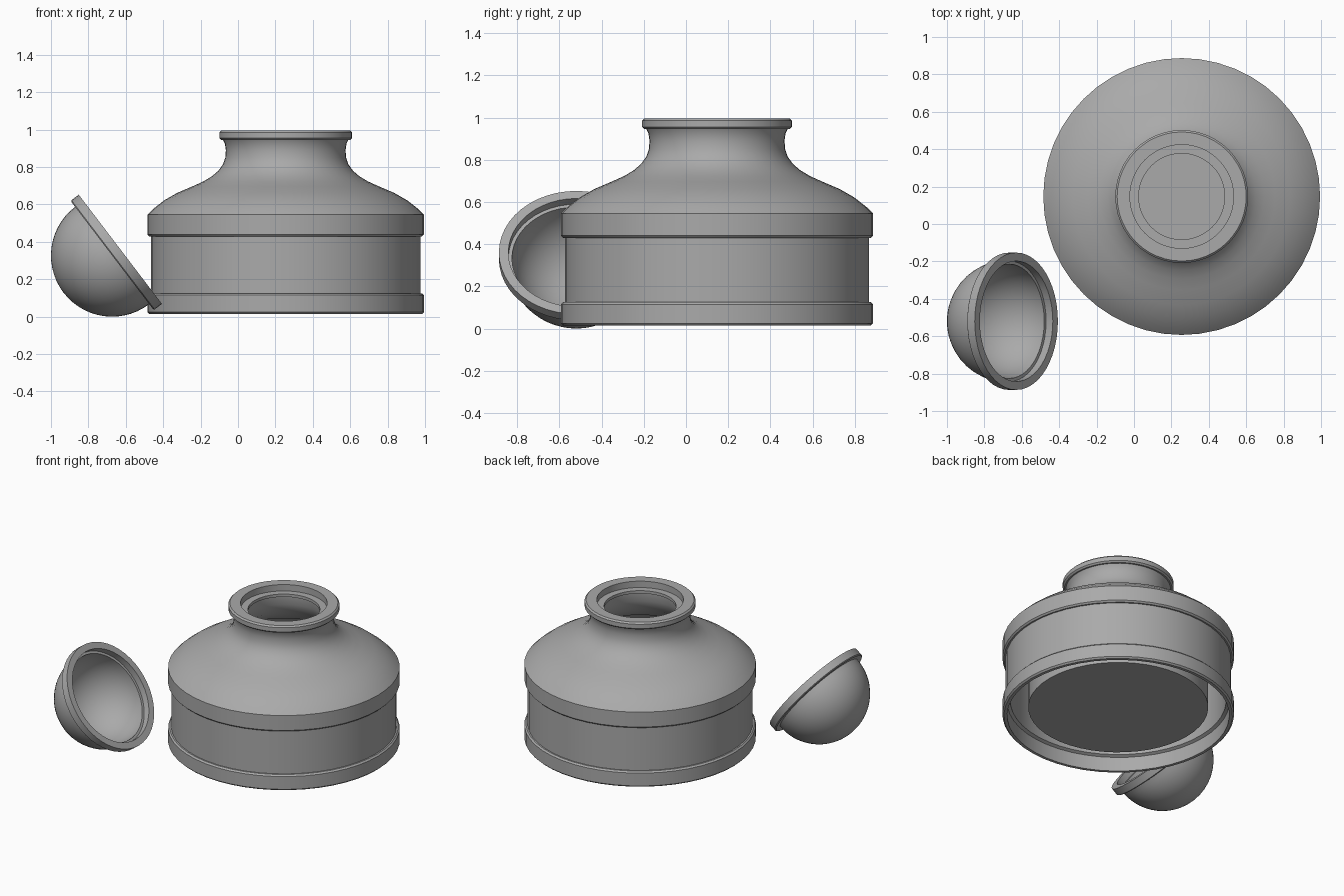
import bpy, math
from mathutils import Vector

if "Cube" in bpy.data.objects:
    bpy.data.objects.remove(bpy.data.objects["Cube"])

grey = bpy.data.materials.new("neutral_grey")
grey.use_nodes = True
color = (0.4, 0.4, 0.4, 1)
grey.diffuse_color = color
grey.node_tree.nodes["Principled BSDF"].inputs["Base Color"].default_value = color


def lathe(name, profile, sides, closed=True):
    """Spin a (radius, height) profile around z; zero radius makes a pole."""
    verts, rings, faces = [], [], []
    for r, z in profile:
        if r < 1e-5:
            rings.append([len(verts)] * sides)
            verts.append((0, 0, z))
            continue
        rings.append(list(range(len(verts), len(verts) + sides)))
        for i in range(sides):
            a = math.tau * i / sides
            verts.append((r * math.cos(a), r * math.sin(a), z))
    pairs = list(zip(rings, rings[1:]))
    if closed:
        pairs.append((rings[-1], rings[0]))
    for lo, hi in pairs:
        for i in range(sides):
            j = (i + 1) % sides
            face = list(dict.fromkeys((lo[i], lo[j], hi[j], hi[i])))
            if len(face) > 2:
                faces.append(face)
    mesh = bpy.data.meshes.new(name)
    mesh.from_pydata(verts, [], faces)
    mesh.materials.append(grey)
    obj = bpy.data.objects.new(name, mesh)
    bpy.context.collection.objects.link(obj)
    bpy.ops.object.select_all(action='DESELECT')
    obj.select_set(True)
    bpy.context.view_layer.objects.active = obj
    bpy.ops.object.shade_smooth_by_angle(angle=math.radians(30))
    return obj


# Bottle shell: banded wall, sloping shoulder, neck and recessed lip
outer = [
    (0.73, 0.015), (0.74, 0.025), (0.74, 0.115), (0.73, 0.125), (0.72, 0.125),
    (0.72, 0.43), (0.73, 0.43), (0.74, 0.44), (0.74, 0.545),
    (0.71, 0.575), (0.65, 0.622), (0.58, 0.662), (0.50, 0.696), (0.44, 0.723),
    (0.395, 0.75), (0.36, 0.78), (0.335, 0.815), (0.323, 0.85), (0.32, 0.89),
    (0.325, 0.925), (0.335, 0.945), (0.345, 0.945), (0.355, 0.955),
    (0.355, 0.985), (0.345, 0.995),
]
inner = [
    (0.277, 0.995), (0.277, 0.95), (0.23, 0.95), (0.23, 0.93), (0.285, 0.93),
    (0.285, 0.85), (0.33, 0.765), (0.42, 0.69), (0.55, 0.635), (0.64, 0.585),
    (0.69, 0.53), (0.69, 0.125), (0.71, 0.115), (0.71, 0.015),
]
center = Vector((0.255, 0.147, 0))
lathe("bottle_shell", outer + inner, 48).location = center

# Solid core standing inside the shell
core = lathe("inner_core", [(0, 0.075), (0.575, 0.075), (0.575, 0.45), (0, 0.45)], 48, False)
core.location = center


def arc(radius, start, end, steps=14):
    """Quarter of a bowl section, hanging below z = 0."""
    for i in range(steps + 1):
        a = start + (end - start) * i / steps
        yield (radius * math.cos(a), -radius * math.sin(a))


# Domed lid: flanged hemisphere leaning on its round side
half = math.pi / 2
lid_profile = list(arc(0.327, half, 0))
lid_profile[0] = (0, -0.327)
lid_profile += [(0.36, 0), (0.367, 0.006), (0.367, 0.055), (0.322, 0.055), (0.322, 0.01), (0.305, 0.01)]
bowl = list(arc(0.305, 0, half))
bowl[-1] = (0, -0.305)
lid = lathe("domed_lid", lid_profile + bowl, 48, False)
lid.rotation_euler = (0, math.radians(52.7), 0)
lid.location = (-0.673, -0.52, 0.327)
